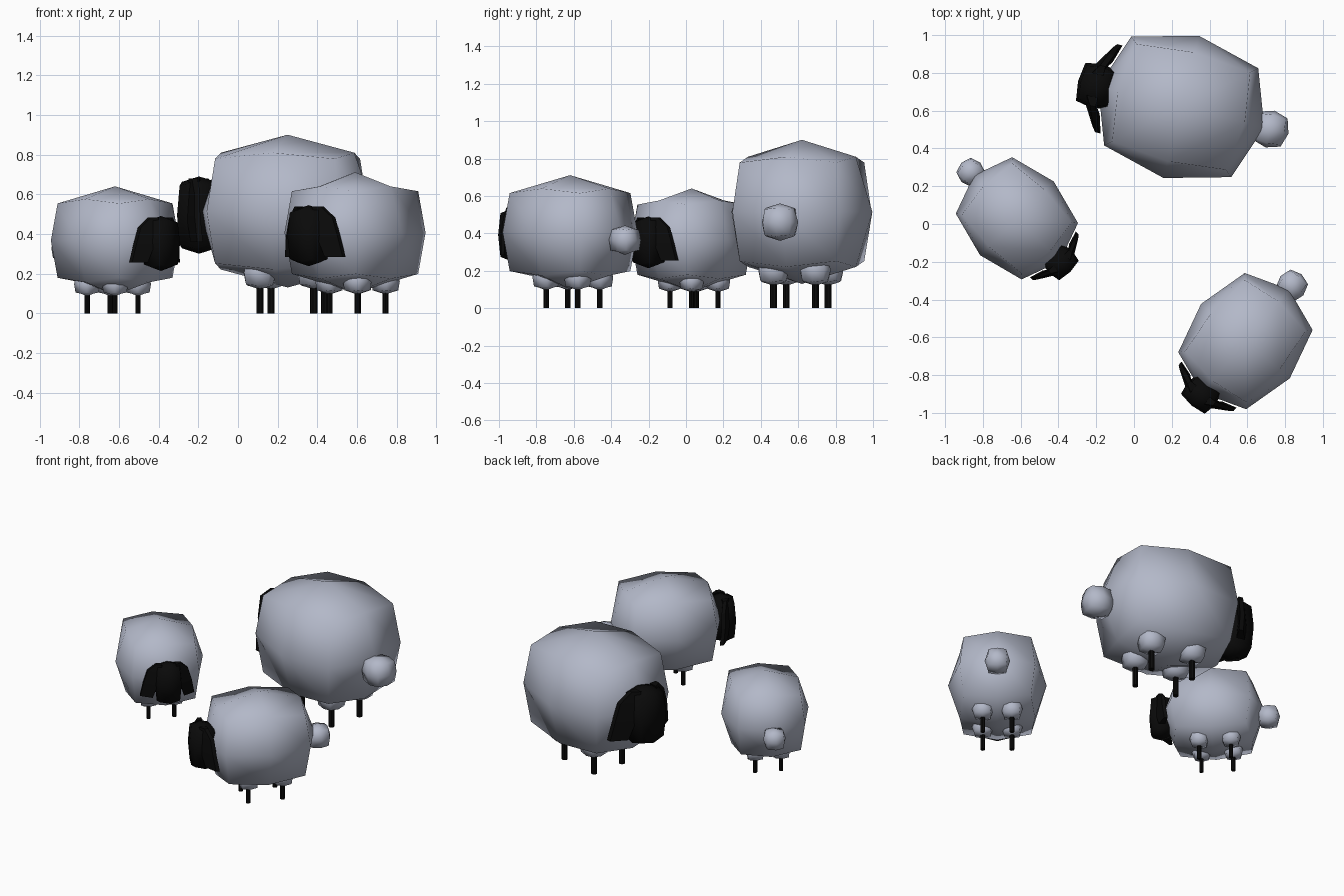
import bpy, bmesh, math
from mathutils import Vector, Matrix

if "Cube" in bpy.data.objects:
    bpy.data.objects.remove(bpy.data.objects["Cube"])


def material(name, rgb):
    m = bpy.data.materials.new(name)
    m.diffuse_color = (*rgb, 1)
    m.use_nodes = True
    m.node_tree.nodes["Principled BSDF"].inputs["Base Color"].default_value = m.diffuse_color
    return m


WOOL = material("grey_wool", (0.45, 0.48, 0.58))
DARK = material("black_skin", (0.003, 0.003, 0.003))


def finish(bm, name, mat, frame, smooth=True):
    bmesh.ops.recalc_face_normals(bm, faces=bm.faces)
    for f in bm.faces:
        f.smooth = smooth
    me = bpy.data.meshes.new(name)
    bm.to_mesh(me)
    bm.free()
    me.materials.append(mat)
    ob = bpy.data.objects.new(name, me)
    ob.matrix_world = frame
    bpy.context.collection.objects.link(ob)
    return ob


def puff(name, mat, frame, centre, half, edge=0.765, corner=0.685):
    """Once-subdivided cube, rounded: edge and corner points are pulled in."""
    bm = bmesh.new()
    bmesh.ops.create_cube(bm, size=2)
    bmesh.ops.subdivide_edges(bm, edges=bm.edges[:], cuts=1, use_grid_fill=True)
    for v in bm.verts:
        n = sum(abs(c) > 0.5 for c in v.co)
        k = {1: 1.0, 2: edge, 3: corner}[n]
        v.co = Vector([c * k * h + o for c, h, o in zip(v.co, half, centre)])
    return finish(bm, name, mat, frame)


def leg(name, frame, x, y):
    bm = bmesh.new()
    bmesh.ops.create_cone(bm, cap_ends=True, segments=8, radius1=0.019, radius2=0.019,
                          depth=0.2, matrix=Matrix.Translation((x, y, 0.1)))
    finish(bm, name, DARK, frame, smooth=False)


def ear(name, frame, side):
    """Hanging flap: rows of (inner y, outer y, inner x, outer x, z)."""
    rows = [(0.06, 0.11, 0.50, 0.47, 0.68), (0.08, 0.18, 0.50, 0.44, 0.61),
            (0.10, 0.215, 0.50, 0.43, 0.49), (0.14, 0.24, 0.47, 0.41, 0.36)]
    bm = bmesh.new()
    rings = []
    for yi, yo, xi, xo, z in rows:
        rings.append([bm.verts.new((x, side * y, z)) for x, y in
                      ((xi, yi), (xo, yo), (xo - 0.03, yo), (xi - 0.06, yi))])
    for a, b in zip(rings, rings[1:]):
        for i in range(4):
            j = (i + 1) % 4
            bm.faces.new((a[i], a[j], b[j], b[i]))
    bm.faces.new(rings[0])
    bm.faces.new(rings[-1])
    finish(bm, name, DARK, frame, smooth=False)


def sheep(tag, x, y, heading, scale):
    # local +x is the direction the animal faces
    frame = (Matrix.Translation((x, y, 0)) @ Matrix.Rotation(math.radians(heading), 4, 'Z')
             @ Matrix.Scale(scale, 4))
    puff(tag + "_body", WOOL, frame, (0, 0, 0.515), (0.453, 0.388, 0.385))
    puff(tag + "_tail", WOOL, frame, (-0.485, 0, 0.46), (0.1, 0.1, 0.1))
    puff(tag + "_head", DARK, frame, (0.46, 0, 0.495), (0.103, 0.12, 0.195), 0.86, 0.76)
    for sy, side in ((1, "left"), (-1, "right")):
        ear(f"{tag}_{side}_ear", frame, sy)
        for sx, end in ((1, "front"), (-1, "back")):
            lx, ly = -0.025 + 0.14 * sx, 0.115 * sy
            leg(f"{tag}_{end}_{side}_leg", frame, lx, ly)
            puff(f"{tag}_{end}_{side}_thigh", WOOL, frame, (lx, ly, 0.205),
                 (0.085, 0.085, 0.085))


sheep("large_sheep", 0.25, 0.62, 166, 1.0)
sheep("small_sheep", -0.62, 0.03, -45, 0.711)
sheep("medium_sheep", 0.59, -0.62, -130, 0.79)
